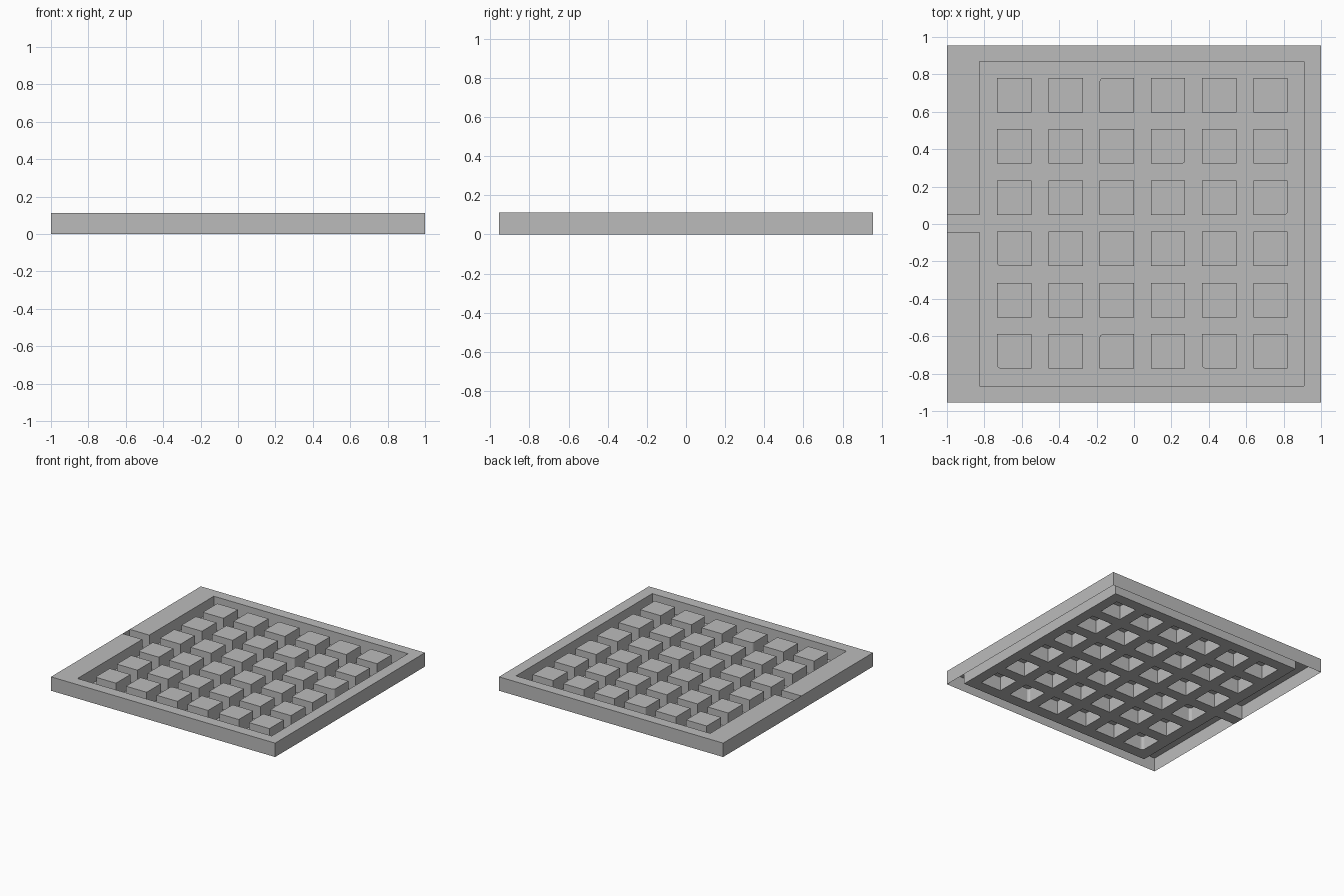
import bpy, bmesh, math
from mathutils import Vector

if "Cube" in bpy.data.objects:
    bpy.data.objects.remove(bpy.data.objects["Cube"])

H = 0.112                      # height of the rim and blocks
HX, HY = 1.0, 0.955            # outer half sizes
PITCH, SIZE, R = 0.274, 0.184, 0.02

grey = bpy.data.materials.new("plain grey")
grey.diffuse_color = (0.5, 0.5, 0.5, 1)
grey.use_nodes = True
grey.node_tree.nodes["Principled BSDF"].inputs["Base Color"].default_value = grey.diffuse_color


def finish(name, bm):
    bmesh.ops.remove_doubles(bm, verts=bm.verts[:], dist=1e-5)
    me = bpy.data.meshes.new(name)
    bm.to_mesh(me)
    bm.free()
    me.materials.append(grey)
    ob = bpy.data.objects.new(name, me)
    bpy.context.collection.objects.link(ob)


def walls(bm, loop, skip=()):
    """Upright sheet along a closed outline, facing outward if it runs anticlockwise."""
    for i, a in enumerate(loop):
        if i in skip:
            continue
        b = loop[(i + 1) % len(loop)]
        bm.faces.new([bm.verts.new((p[0], p[1], z))
                      for p, z in ((a, 0), (b, 0), (b, H), (a, H))])


def sheet(bm, loops, z):
    """Flat sheet from an outline and any holes in it."""
    edges = []
    for loop in loops:
        vs = [bm.verts.new((x, y, z)) for x, y in loop]
        edges += [bm.edges.new((vs[i - 1], vs[i])) for i in range(len(vs))]
    res = bmesh.ops.triangle_fill(bm, use_beauty=True, use_dissolve=False,
                                  edges=edges, normal=Vector((0, 0, 1)))
    for f in res["geom"]:
        if isinstance(f, bmesh.types.BMFace):
            f.normal_update()
            if f.normal.z < 0:
                f.normal_flip()


def block_outline(x, y, rounded):
    pts = []
    corners = [(x, y), (x + SIZE, y), (x + SIZE, y + SIZE), (x, y + SIZE)]
    for k, (cx, cy) in enumerate(corners):
        if k != rounded:
            pts.append((cx, cy))
            continue
        ox = cx + (R if k in (0, 3) else -R)
        oy = cy + (R if k in (0, 1) else -R)
        for s in range(5):
            t = math.pi + (k + s / 4) * math.pi / 2
            pts.append((ox + R * math.cos(t), oy + R * math.sin(t)))
    return pts


# Recess outline with the side channel, anticlockwise
recess = [(-HX, -0.042), (-0.825, -0.042), (-0.825, -0.867), (0.908, -0.867),
          (0.908, 0.87), (-0.825, 0.87), (-0.825, 0.048), (-HX, 0.048)]
outer = [(-HX, -HY), (HX, -HY), (HX, HY), (-HX, HY)]

# Blocks: hollow from below, a few with one rounded corner
rounded = {(2, 5): 3, (3, 4): 1, (5, 3): 1, (0, 2): 0,
           (0, 0): 0, (2, 0): 3, (4, 0): 0}
outlines = [block_outline(-0.732 + i * PITCH, -0.773 + j * PITCH, rounded.get((i, j)))
            for i in range(6) for j in range(6)]
bm = bmesh.new()
for o in outlines:
    walls(bm, o)
    bm.faces.new([bm.verts.new((x, y, H)) for x, y in o])
finish("raised_blocks", bm)

# Floor with openings under the blocks
bm = bmesh.new()
sheet(bm, [recess] + outlines, 0)
finish("tray_floor", bm)

# Recess walls, left open where the channel meets the skirt
bm = bmesh.new()
walls(bm, recess[::-1], skip=(7,))
finish("recess_walls", bm)

# Rim top, broken by the channel
bm = bmesh.new()
sheet(bm, [recess[::-1] + outer], H)
finish("rim_top", bm)

# Outer skirt
bm = bmesh.new()
walls(bm, outer)
finish("outer_skirt", bm)
